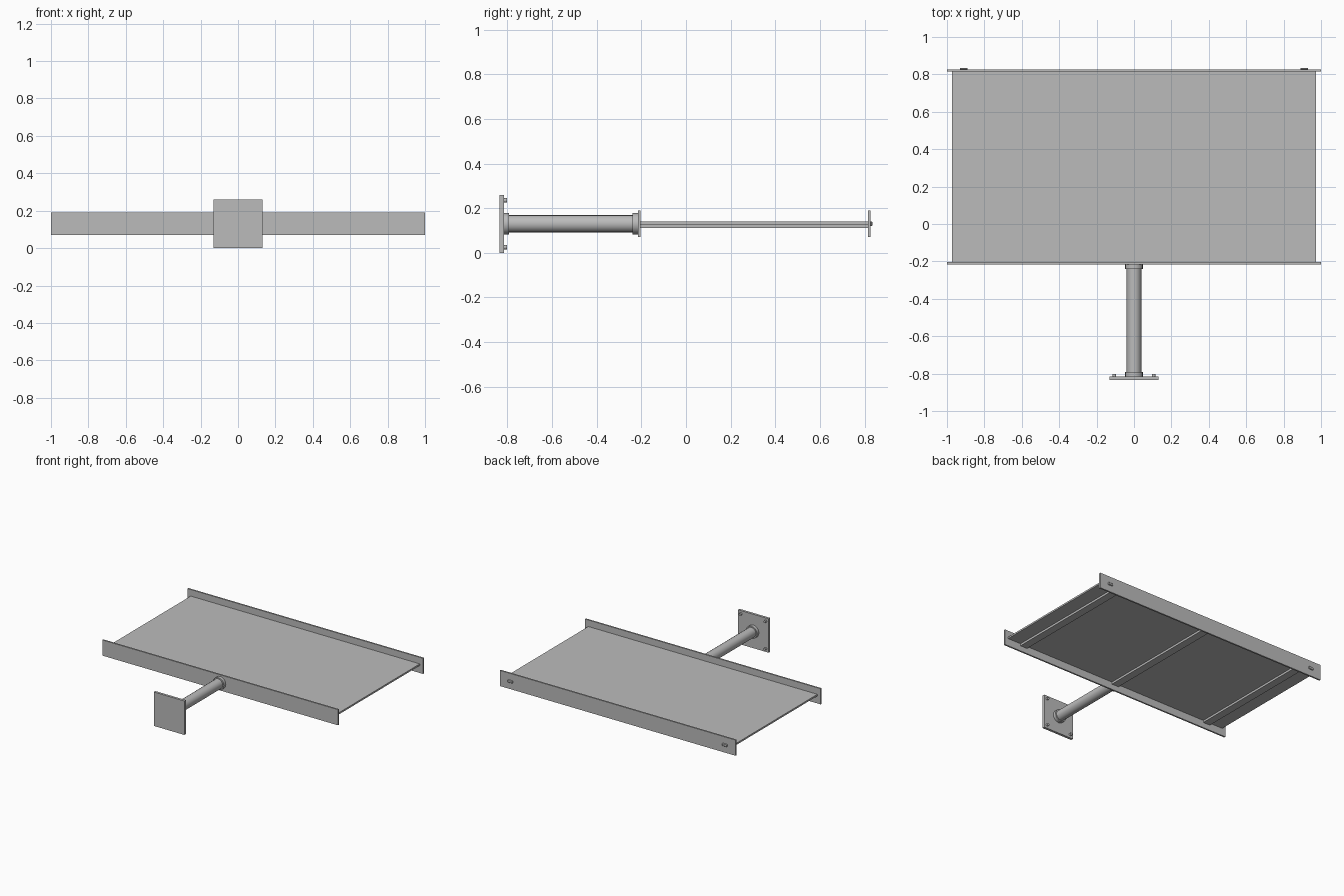
import bpy, math

if "Cube" in bpy.data.objects:
    bpy.data.objects.remove(bpy.data.objects["Cube"])

GREY = (0.5, 0.5, 0.5, 1)
steel = bpy.data.materials.new("steel grey")
steel.use_nodes = True
steel.diffuse_color = GREY
steel.node_tree.nodes["Principled BSDF"].inputs["Base Color"].default_value = GREY

MID_Z = 0.13


def finish(name):
    ob = bpy.context.object
    ob.name = name
    ob.data.materials.append(steel)
    return ob


def box(name, x, y, z):
    """Box spanning the given (low, high) ranges."""
    bpy.ops.mesh.primitive_cube_add(size=1, location=[sum(r) / 2 for r in (x, y, z)])
    ob = finish(name)
    ob.scale = [r[1] - r[0] for r in (x, y, z)]
    bpy.ops.object.transform_apply(location=False, rotation=False, scale=True)
    return ob


def rod(name, radius, y, x=0, z=MID_Z, sides=12):
    """Cylinder lying along y."""
    bpy.ops.mesh.primitive_cylinder_add(
        vertices=sides, radius=radius, depth=y[1] - y[0],
        location=(x, sum(y) / 2, z), rotation=(math.pi / 2, 0, 0))
    ob = finish(name)
    bpy.ops.object.shade_smooth_by_angle(angle=math.radians(35))
    return ob


# Wall plate with four corner bolts
box("wall_plate", (-0.13, 0.13), (-0.835, -0.816), (0, 0.26))
for sx in (-1, 1):
    for sz in (-1, 1):
        rod("plate_bolt", 0.01, (-0.818, -0.802), sx * 0.105, MID_Z + sz * 0.105)

# Arm and its end collars
rod("support_arm", 0.039, (-0.816, -0.216), sides=16)
rod("wall_collar", 0.048, (-0.817, -0.792), sides=16)
rod("rail_collar", 0.048, (-0.24, -0.215), sides=16)

# Shelf sheet between two rails
box("front_rail", (-1, 1), (-0.216, -0.204), (0.07, 0.19))
box("back_rail", (-1, 1), (0.815, 0.827), (0.07, 0.19))
box("shelf_sheet", (-0.972, 0.972), (-0.205, 0.816), (0.127, 0.14))

# Stiffening ribs under the sheet
for cx in (-0.83, 0, 0.83):
    box("under_rib", (cx - 0.03, cx + 0.03), (-0.205, 0.816), (0.111, 0.128))

# Flat lugs on the back rail
for sx in (-1, 1):
    lug = box("back_lug", (sx * 0.91 - 0.02, sx * 0.91 + 0.02), (0.825, 0.835), (0.12, 0.14))
    bevel = lug.modifiers.new("rounding", "BEVEL")
    bevel.width = 0.003
    bevel.segments = 1
